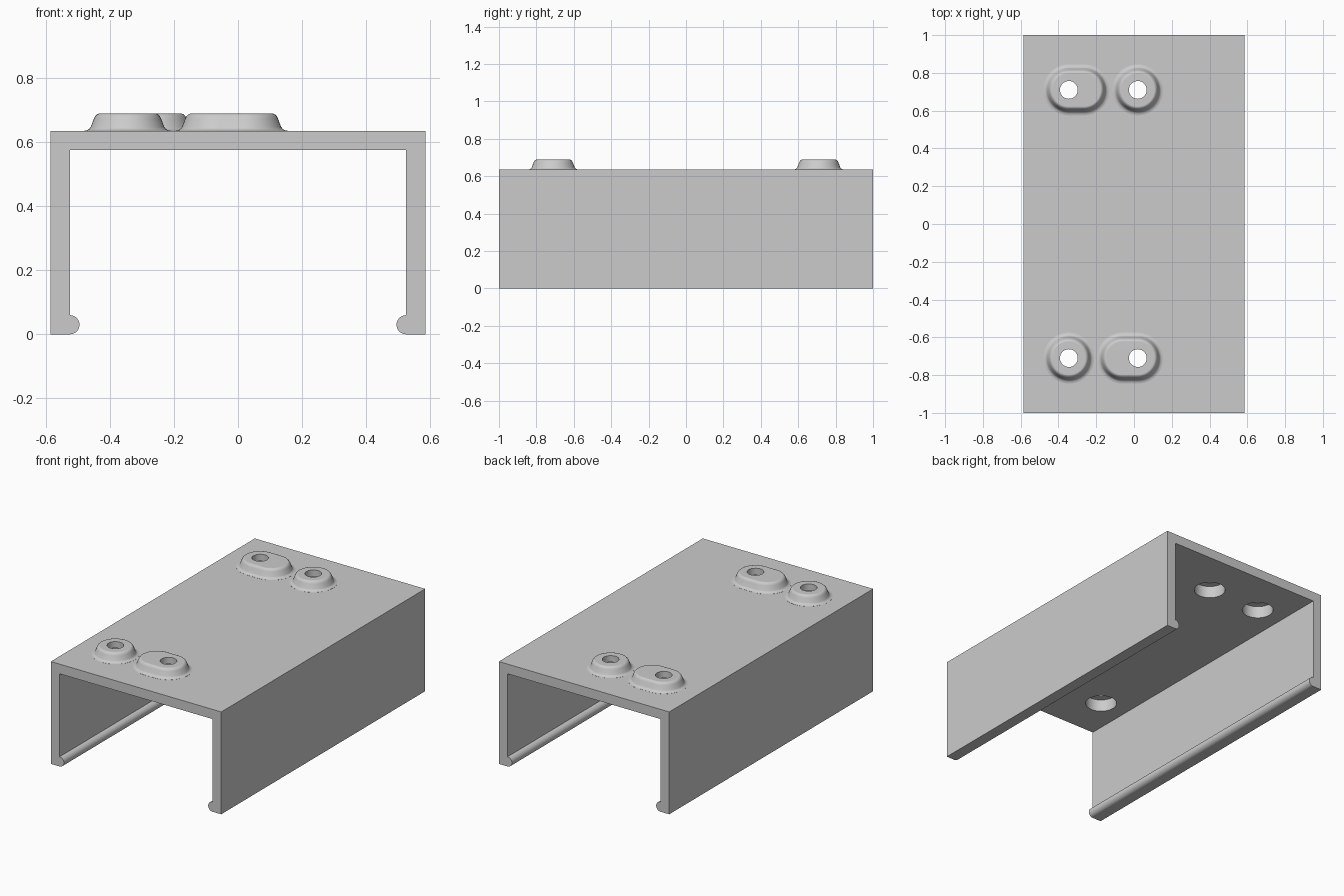
import bpy, bmesh, math

cube = bpy.data.objects.get("Cube")
if cube:
    bpy.data.objects.remove(cube, do_unlink=True)

HALF_W, HALF_L, TOP, WALL = 0.585, 1.0, 0.635, 0.06
BEAD = 0.03
INNER = HALF_W - WALL
LEFT_X, RIGHT_X, ROW_Y, SLOT = -0.345, 0.02, 0.71, 0.08

grey = bpy.data.materials.new("plain grey")
grey.use_nodes = True
colour = (0.6, 0.6, 0.6, 1)
grey.diffuse_color = colour
grey.node_tree.nodes["Principled BSDF"].inputs["Base Color"].default_value = colour


def loft(name, rings):
    """Skin a stack of matching closed rings and cap both ends."""
    bm = bmesh.new()
    loops = [[bm.verts.new(p) for p in ring] for ring in rings]
    n = len(loops[0])
    for a, b in zip(loops, loops[1:]):
        for i in range(n):
            j = (i + 1) % n
            bm.faces.new((a[i], a[j], b[j], b[i]))
    bm.faces.new(loops[0][::-1])
    bm.faces.new(loops[-1])
    bmesh.ops.recalc_face_normals(bm, faces=bm.faces)
    mesh = bpy.data.meshes.new(name)
    bm.to_mesh(mesh)
    bm.free()
    mesh.materials.append(grey)
    obj = bpy.data.objects.new(name, mesh)
    bpy.context.collection.objects.link(obj)
    return obj


def stadium(x0, x1, y, r, z, steps=24):
    """Round-ended outline between two centres (a circle if they coincide)."""
    pts = []
    for cx, start in ((x1, -math.pi / 2), (x0, math.pi / 2)):
        count = steps + 1 if x1 > x0 else steps
        for i in range(count):
            a = start + math.pi * i / steps
            pts.append((cx + r * math.cos(a), y + r * math.sin(a), z))
    return pts


def combine(target, tool, operation):
    mod = target.modifiers.new(operation.lower(), 'BOOLEAN')
    mod.operation, mod.solver, mod.object = operation, 'EXACT', tool
    bpy.context.view_layer.objects.active = target
    bpy.ops.object.modifier_apply(modifier=mod.name)
    bpy.data.objects.remove(tool, do_unlink=True)


# Channel section: square outside, rounded bead at the foot of each inner wall
half = [(HALF_W, TOP), (HALF_W, 0)]
for i in range(17):
    a = -math.pi / 2 - math.pi * i / 16
    half.append((INNER + BEAD * math.cos(a), BEAD + BEAD * math.sin(a)))
half.append((INNER, TOP - WALL))
section = half + [(-x, z) for x, z in reversed(half)]
channel = loft("channel", [[(x, y, z) for x, z in section] for y in (-HALF_L, HALF_L)])

# Raised bosses: flared foot, sloping side and rounded top rim
flare = [(0.135, -0.01), (0.135, 0.0005), (0.127, 0.002), (0.12, 0.006), (0.115, 0.012),
         (0.105, 0.038), (0.101, 0.046), (0.095, 0.052), (0.087, 0.055)]
bosses = [(LEFT_X, LEFT_X, -ROW_Y), (RIGHT_X - SLOT, RIGHT_X, -ROW_Y),
          (LEFT_X, LEFT_X + SLOT, ROW_Y), (RIGHT_X, RIGHT_X, ROW_Y)]
for x0, x1, y in bosses:
    boss = loft("boss", [stadium(x0, x1, y, r, TOP + dz) for r, dz in flare])
    combine(channel, boss, 'UNION')

# Screw holes, with a wider recess opening from underneath
for x in (LEFT_X, RIGHT_X):
    for y in (-ROW_Y, ROW_Y):
        for r, z0, z1 in ((0.09, 0.5, 0.65), (0.047, 0.55, 0.8)):
            cutter = loft("hole_cutter", [stadium(x, x, y, r, z) for z in (z0, z1)])
            combine(channel, cutter, 'DIFFERENCE')

# Smooth the curved parts while the flats stay flat
bpy.ops.object.select_all(action='DESELECT')
channel.select_set(True)
bpy.context.view_layer.objects.active = channel
bpy.ops.object.shade_smooth_by_angle(angle=math.radians(32))
weighted = channel.modifiers.new("weighted_normals", 'WEIGHTED_NORMAL')
weighted.keep_sharp = True
